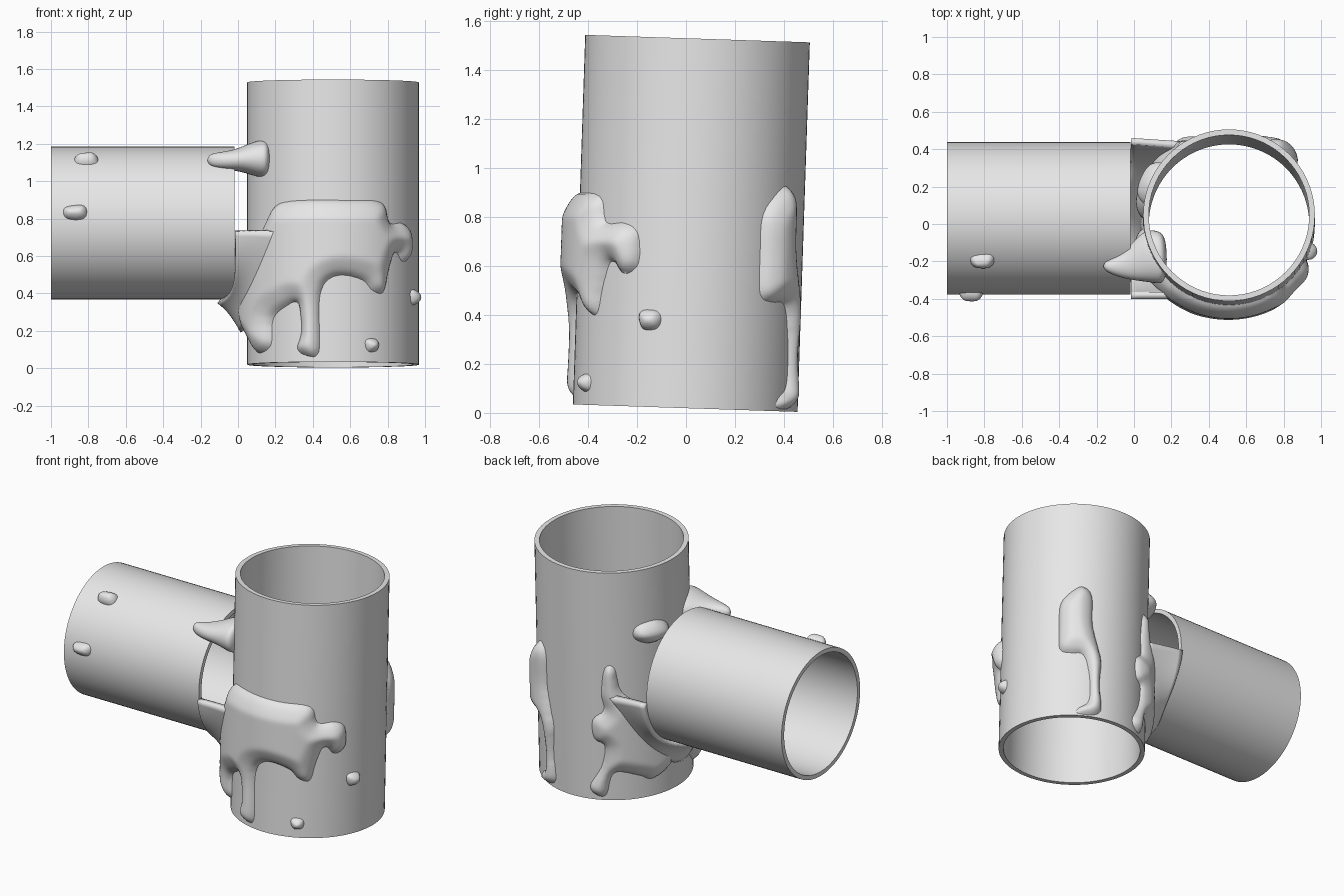
import bpy, bmesh, math
from mathutils import Matrix, Vector

if "Cube" in bpy.data.objects:
    bpy.data.objects.remove(bpy.data.objects["Cube"])

grey = bpy.data.materials.new("plain_grey")
grey.diffuse_color = (0.8, 0.8, 0.8, 1)
grey.use_nodes = True
grey.node_tree.nodes["Principled BSDF"].inputs["Base Color"].default_value = grey.diffuse_color

# Pipe frames: local z runs along each pipe, local -y is the front
R_UP, R_SIDE = 0.459, 0.408
UP = Matrix.Translation((0.508, 0.022, 0.774)) @ Matrix.Rotation(math.radians(-1.9), 4, 'X')
SIDE = Matrix.Translation((-0.51, 0.03, 0.777)) @ Matrix.Rotation(math.radians(90), 4, 'Y')


def finish(bm, name, angle=40):
    bmesh.ops.recalc_face_normals(bm, faces=bm.faces)
    me = bpy.data.meshes.new(name)
    bm.to_mesh(me)
    bm.free()
    ob = bpy.data.objects.new(name, me)
    bpy.context.collection.objects.link(ob)
    me.materials.append(grey)
    bpy.ops.object.select_all(action='DESELECT')
    ob.select_set(True)
    bpy.context.view_layer.objects.active = ob
    bpy.ops.object.shade_smooth_by_angle(angle=math.radians(angle))
    return ob


def on_pipe(phi, v, r):
    """Point at angle phi (radians, 0 = front), axial position v."""
    return Vector((r * math.sin(phi), -r * math.cos(phi), v))


def tube(name, frame, r, wall, length, sides):
    bm = bmesh.new()
    prof = [(r, -length / 2), (r, length / 2), (r - wall, length / 2), (r - wall, -length / 2)]
    rings = [[bm.verts.new(frame @ on_pipe(2 * math.pi * i / sides, v, q)) for i in range(sides)]
             for q, v in prof]
    for k in range(4):
        a, b = rings[k], rings[(k + 1) % 4]
        for i in range(sides):
            j = (i + 1) % sides
            bm.faces.new((a[i], a[j], b[j], b[i]))
    return finish(bm, name)


def round_outline(pts, n=4):
    """Closed Catmull-Rom curve through the points."""
    out, m = [], len(pts)
    for i in range(m):
        a, b, c, d = (pts[(i + k) % m] for k in (-1, 0, 1, 2))
        for s in range(n):
            t = s / n
            out.append((2 * b + (c - a) * t + (2 * a - 5 * b + 4 * c - d) * t * t
                        + (3 * b - a - 3 * c + d) * t ** 3) / 2)
    return out


def nearest(p, poly):
    """Inside flag, distance and closest point of an outline."""
    inside, best, where = False, 1e9, p
    for i, b in enumerate(poly):
        a = poly[i - 1]
        e = b - a
        if (a.y > p.y) != (b.y > p.y) and p.x < a.x + e.x * (p.y - a.y) / e.y:
            inside = not inside
        t = max(0, min(1, (p - a).dot(e) / max(e.length_squared, 1e-12)))
        q = a + e * t
        d = (p - q).length
        if d < best:
            best, where = d, q
    return inside, best, where


def goo(name, frame, r, outline, height, soft, step=0.014):
    """Raised, rounded patch lying on a pipe; outline is in metres along (arc, axis)."""
    poly = round_outline([Vector(p) for p in outline])
    x0, y0 = min(p.x for p in poly) - step, min(p.y for p in poly) - step
    nx = int((max(p.x for p in poly) - x0) / step) + 2
    ny = int((max(p.y for p in poly) - y0) / step) + 2
    info = {(i, j): nearest(Vector((x0 + i * step, y0 + j * step)), poly)
            for i in range(nx + 1) for j in range(ny + 1)}
    bm = bmesh.new()
    verts = {}
    for i in range(nx):
        for j in range(ny):
            keys = [(i, j), (i + 1, j), (i + 1, j + 1), (i, j + 1)]
            if sum(info[k][0] for k in keys) < 2:
                continue
            for k in keys:
                if k not in verts:
                    verts[k] = bm.verts.new((x0 + k[0] * step, y0 + k[1] * step, 0))
            bm.faces.new([verts[k] for k in keys])
    for k, v in verts.items():
        inside, d, q = info[k]
        lift = -0.006
        if v.is_boundary or not inside:
            v.co.x, v.co.y = q
        else:
            lift = height * min(d / soft, 1) ** 0.6
        v.co.z = lift
    inner = [v for v in bm.verts if not v.is_boundary]
    for _ in range(3):
        bmesh.ops.smooth_vert(bm, verts=inner, factor=0.5, use_axis_x=True,
                              use_axis_y=True, use_axis_z=True)
    for v in bm.verts:
        v.co = frame @ on_pipe(v.co.x / r, v.co.y, r + v.co.z)
    return finish(bm, name, 80)


def splat(name, pts, height, soft):
    """Patch on the upright pipe from (degrees, height above ground) pairs."""
    goo(name, UP, R_UP, [(math.radians(a) * R_UP, z - 0.774) for a, z in pts], height, soft)


# The two pipes
tube("upright_pipe", UP, R_UP, 0.03, 1.51, 72)
tube("side_pipe", SIDE, R_SIDE, 0.028, 0.98, 96)

# Large dripping patch on the front
splat("front_goo", [
    (-72, .60), (-60, .67), (-51, .77), (-42, .86), (-25, .885), (10, .885), (35, .875),
    (41, .77), (53, .77), (62, .73), (63, .60), (54, .555), (46, .61), (40, .50), (36, .39),
    (27, .40), (20, .455), (5, .48), (-5, .44), (-9, .33), (-9, .07), (-18, .05), (-25, .09),
    (-22, .18), (-24, .33), (-32, .32), (-44, .25), (-46, .11), (-60, .07), (-70, .13),
    (-85, .24), (-85, .45)], 0.07, 0.10)

# Patch on the back left with its own drip
splat("back_left_goo", [
    (-144, .90), (-152, .90), (-155, .72), (-153, .62), (-162, .55), (-161, .42), (-153, .38),
    (-156, .24), (-165, .11), (-161, .05), (-152, .05), (-146, .20), (-128, .17), (-116, .13),
    (-95, .23), (-95, .45), (-120, .62), (-139, .74)], 0.055, 0.09)

# Tall patch and drip on the back right
splat("back_right_goo", [
    (140, .92), (147, .94), (154, .88), (155, .68), (160, .52), (163, .42), (162, .25),
    (164, .08), (157, .03), (144, .03), (144, .07), (153, .13), (153, .30), (148, .45),
    (138, .46), (129, .49), (128, .65), (129, .82)], 0.06, 0.08)

# Small patch above the joint at the back left
splat("joint_goo", [(-101, 1.06), (-100, 1.13), (-112, 1.18), (-128, 1.16),
                    (-129, 1.08), (-116, 1.03)], 0.06, 0.06)

# Web stretched from the lower rim of the side pipe to the upright pipe
bm = bmesh.new()
rows = []
for i in range(49):
    deg = -84 + 168 * i / 48
    a = math.radians(deg)
    reach = -0.015 - 0.085 * math.exp(-(deg / 25) ** 2)
    rim = Vector((reach, 0.03 + 0.415 * math.sin(a), 0.777 - 0.415 * math.cos(a)))
    foot = UP @ on_pipe(math.radians(-90 - 0.69 * deg),
                        0.2 + 0.58 * (1 - math.cos(a)) - 0.774, R_UP + 0.02)
    row = []
    for k in range(9):
        t = k / 8
        p = rim.lerp(foot, t)
        p.z += 0.02 * math.sin(math.pi * t) * math.cos(a)
        row.append(bm.verts.new(p))
    rows.append(row)
for a, b in zip(rows, rows[1:]):
    for k in range(8):
        bm.faces.new((a[k], a[k + 1], b[k + 1], b[k]))
web = finish(bm, "joint_web", 60)
solid = web.modifiers.new("thickness", 'SOLIDIFY')
solid.thickness = 0.035
solid.offset = 0

# Tapered strand joining both pipes above: x, y range, z range of each ring
bm = bmesh.new()
last = None
for x, y0, y1, z0, z1 in [(-.17, -.25, -.20, 1.08, 1.15), (-.08, -.29, -.17, 1.06, 1.16),
                          (0, -.31, -.08, 1.05, 1.18), (.06, -.32, -.02, 1.03, 1.21),
                          (.12, -.33, -.02, 1.01, 1.23), (.18, -.33, -.05, 1.01, 1.23)]:
    ring = [bm.verts.new((x, y, z)) for y, z in ((y0, z0), (y1, z0), (y1, z1), (y0, z1))]
    if last:
        for k in range(4):
            bm.faces.new((last[k], last[(k + 1) % 4], ring[(k + 1) % 4], ring[k]))
    else:
        bm.faces.new(ring)
    last = ring
bm.faces.new(last)
strand = finish(bm, "upper_strand", 180)
strand.modifiers.new("rounding", 'SUBSURF').levels = 3
strand.modifiers["rounding"].render_levels = 3

# Stray drops: frame, pipe radius, angle, axial position, arc size, axial size
DROP = [(-.5, .2), (-.3, .5), (.3, .48), (.5, .1), (.35, -.45), (-.3, -.5)]
for name, frame, r, deg, v, w, h in [
        ("front_drop", UP, R_UP, 27, 0.11 - 0.774, 0.085, 0.07),
        ("right_drop", UP, R_UP, 70, 0.375 - 0.774, 0.10, 0.08),
        ("top_drop", SIDE, R_SIDE, -56, -0.81 + 0.51, 0.09, 0.12),
        ("side_drop", SIDE, R_SIDE, -8, -0.87 + 0.51, 0.085, 0.12)]:
    c = math.radians(deg) * r
    goo(name, frame, r, [(c + x * w, v + y * h) for x, y in DROP], 0.04, 0.035, 0.007)
